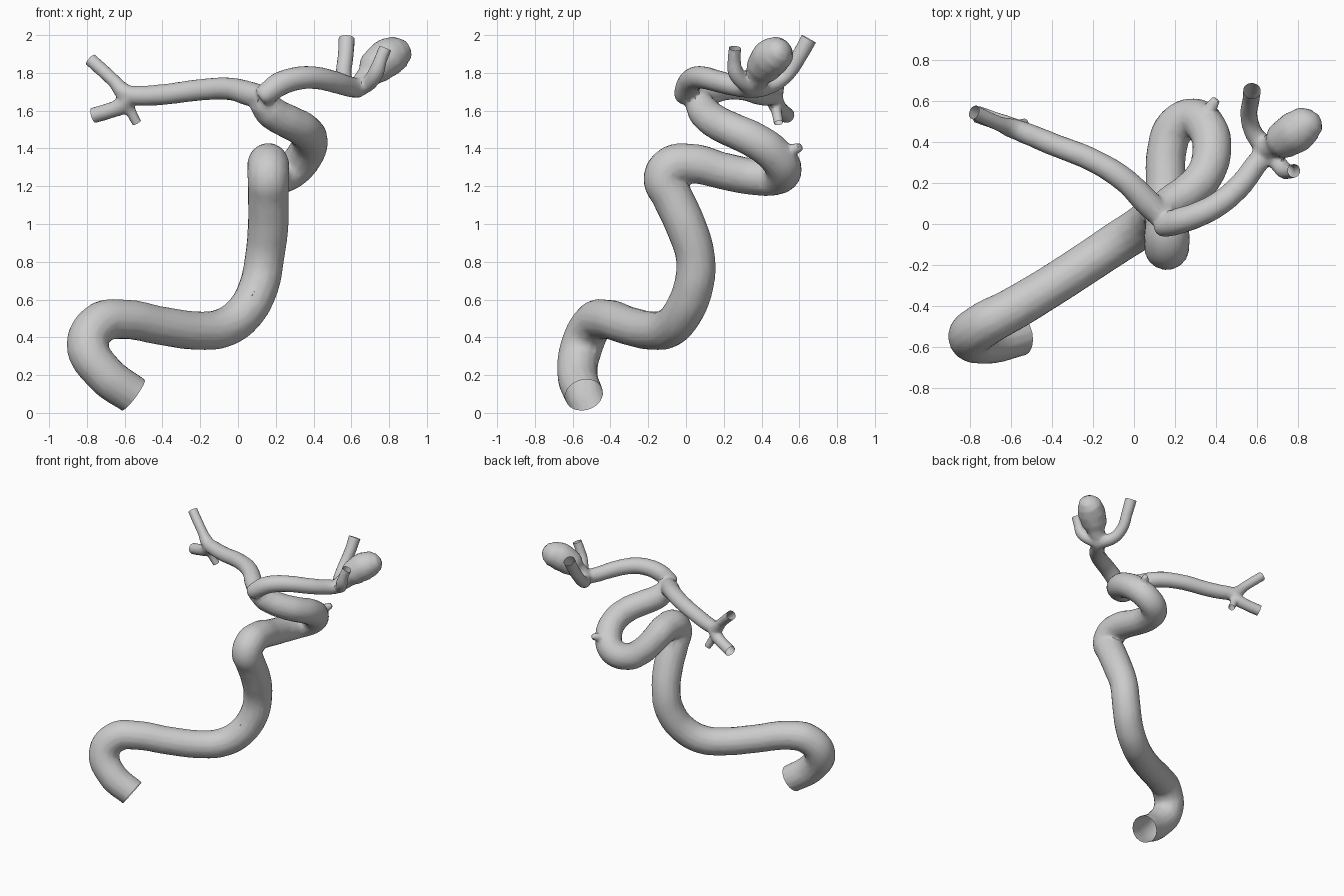
import bpy, bmesh
from mathutils import Vector

if "Cube" in bpy.data.objects:
    bpy.data.objects.remove(bpy.data.objects["Cube"])

OVERRUN = 0.03   # extra tube length that is trimmed off to leave clean open ends
open_ends = []
tubes = bmesh.new()


def tube(points, open_start=False, open_end=False):
    """Sweep a round tube through (x, y, z, radius) points and add it to the vessel."""
    pts = [tuple(p) for p in points]

    def extend(tip, inner):
        t = Vector(tip[:3])
        d = (t - Vector(inner[:3])).normalized()
        open_ends.append((t, d, tip[3]))
        return (*(t + d * OVERRUN), tip[3])

    if open_start:
        pts.insert(0, extend(pts[0], pts[1]))
    if open_end:
        pts.append(extend(pts[-1], pts[-2]))
    cu = bpy.data.curves.new("path", 'CURVE')
    cu.dimensions = '3D'
    cu.bevel_depth = 1.0
    cu.bevel_resolution = 6
    cu.resolution_u = 8
    cu.use_fill_caps = True
    sp = cu.splines.new('BEZIER')
    sp.radius_interpolation = 'EASE'
    sp.bezier_points.add(len(pts) - 1)
    for bp, (x, y, z, r) in zip(sp.bezier_points, pts):
        bp.co = (x, y, z)
        bp.radius = r
        bp.handle_left_type = bp.handle_right_type = 'AUTO'
    ob = bpy.data.objects.new("path", cu)
    bpy.context.collection.objects.link(ob)
    dg = bpy.context.evaluated_depsgraph_get()
    me = bpy.data.meshes.new_from_object(ob.evaluated_get(dg))
    tubes.from_mesh(me)
    bpy.data.objects.remove(ob)
    bpy.data.meshes.remove(me)


# Main trunk, from the open lower end up through the loop to the fork
tube([(-.555, -.54, .095, .103), (-.71, -.575, .21, .107), (-.795, -.55, .36, .112),
      (-.73, -.49, .475, .11), (-.60, -.42, .495, .105), (-.40, -.30, .46, .102),
      (-.20, -.17, .435, .102), (-.08, -.09, .45, .104), (.03, -.02, .525, .105),
      (.11, .04, .67, .105), (.14, .05, .82, .104), (.16, -.005, 1.0, .108),
      (.16, -.075, 1.15, .108), (.16, -.115, 1.245, .11), (.16, -.07, 1.305, .112),
      (.16, .03, 1.32, .105), (.155, .20, 1.28, .098), (.16, .36, 1.25, .097),
      (.20, .47, 1.25, .098), (.29, .515, 1.29, .098), (.36, .46, 1.375, .097),
      (.38, .36, 1.445, .095), (.345, .24, 1.50, .092), (.27, .16, 1.54, .09),
      (.18, .10, 1.59, .087), (.13, .06, 1.65, .075), (.12, .03, 1.68, .05)],
     open_start=True)
# Nub on the loop
tube([(.33, .49, 1.35, .04), (.37, .56, 1.39, .032), (.40, .61, 1.41, .024)])

# Left branch and its three twigs
tube([(.14, .03, 1.67, .06), (.06, .11, 1.69, .065), (-.04, .21, 1.715, .06),
      (-.20, .31, 1.71, .057), (-.40, .39, 1.685, .055), (-.52, .44, 1.68, .053),
      (-.59, .465, 1.69, .048), (-.66, .49, 1.76, .036), (-.78, .545, 1.87, .036)],
     open_end=True)
tube([(-.57, .46, 1.68, .05), (-.61, .48, 1.63, .045), (-.68, .505, 1.60, .042),
      (-.765, .535, 1.575, .042)], open_end=True)
tube([(-.59, .465, 1.65, .035), (-.565, .48, 1.59, .028), (-.535, .49, 1.535, .026)],
     open_end=True)

# Right branch, running on into the upright twig
tube([(.12, .0, 1.67, .05), (.15, -.005, 1.69, .058), (.22, .015, 1.74, .064),
      (.31, .045, 1.77, .062), (.40, .09, 1.775, .06), (.50, .17, 1.755, .058),
      (.58, .27, 1.73, .055), (.63, .36, 1.72, .052), (.58, .45, 1.735, .044),
      (.56, .53, 1.79, .042), (.57, .60, 1.89, .042), (.575, .65, 1.98, .044)],
     open_end=True)
# Small curled twig
tube([(.63, .36, 1.72, .05), (.69, .31, 1.745, .042), (.73, .265, 1.80, .042),
      (.755, .255, 1.87, .035), (.78, .26, 1.93, .034)], open_end=True)
# Bulging sac
tube([(.62, .35, 1.72, .045), (.68, .38, 1.77, .062), (.735, .415, 1.835, .095),
      (.79, .45, 1.88, .103), (.84, .485, 1.905, .092), (.875, .505, 1.92, .068),
      (.897, .52, 1.93, .03)])

# Fuse the tubes into one skin
bmesh.ops.remove_doubles(tubes, verts=tubes.verts, dist=1e-5)
mesh = bpy.data.meshes.new("blood_vessel")
tubes.to_mesh(mesh)
tubes.free()
vessel = bpy.data.objects.new("blood_vessel", mesh)
bpy.context.collection.objects.link(vessel)
rm = vessel.modifiers.new("fuse", 'REMESH')
rm.mode = 'VOXEL'
rm.voxel_size = 0.011
sm = vessel.modifiers.new("soften", 'SMOOTH')
sm.factor = 0.5
sm.iterations = 3
dc = vessel.modifiers.new("facets", 'DECIMATE')
dc.ratio = 0.13
dg = bpy.context.evaluated_depsgraph_get()
fused = bpy.data.meshes.new_from_object(vessel.evaluated_get(dg))
vessel.modifiers.clear()
vessel.data = fused
bpy.data.meshes.remove(mesh)
fused.name = "blood_vessel"

# Trim the ends open
bm = bmesh.new()
bm.from_mesh(fused)
for tip, direction, r in open_ends:
    faces = [f for f in bm.faces if any((v.co - tip).length < r + 0.04 for v in f.verts)]
    geom = set(faces)
    for f in faces:
        geom.update(f.edges)
        geom.update(f.verts)
    bmesh.ops.bisect_plane(bm, geom=list(geom), dist=1e-5, plane_co=tip,
                           plane_no=direction, clear_outer=True)
bm.to_mesh(fused)
bm.free()

bpy.context.view_layer.objects.active = vessel
vessel.select_set(True)
bpy.ops.object.shade_smooth_by_angle(angle=0.6)
